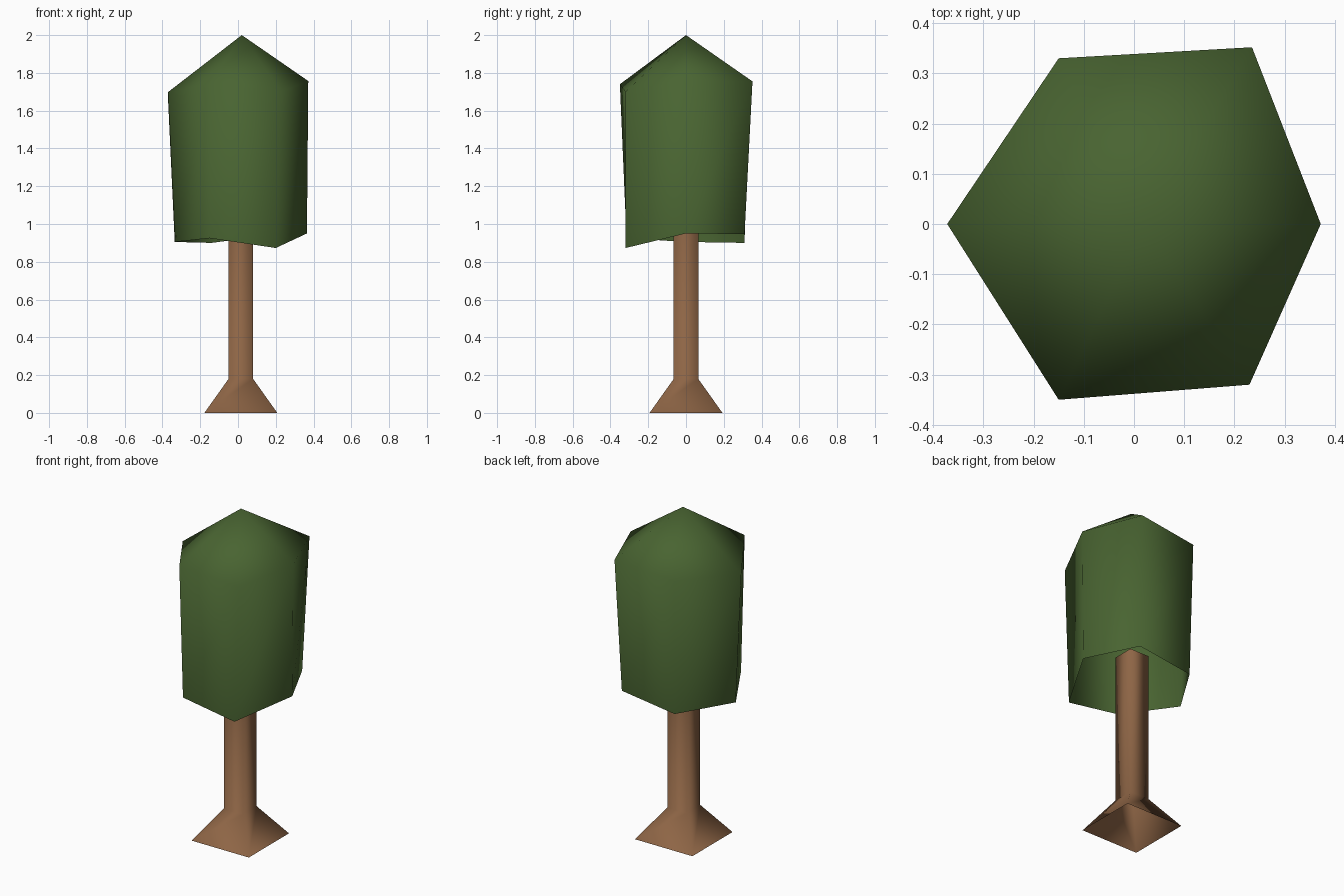
import bpy

cube = bpy.data.objects.get("Cube")
if cube:
    bpy.data.objects.remove(cube, do_unlink=True)


def make_material(name, color):
    mat = bpy.data.materials.new(name)
    mat.use_nodes = True
    mat.diffuse_color = color
    bsdf = mat.node_tree.nodes["Principled BSDF"]
    bsdf.inputs["Base Color"].default_value = color
    bsdf.inputs["Roughness"].default_value = 0.9
    return mat


def loft(name, rings, material, apex=None):
    """Skin equal-length rings from bottom to top, with an optional peak."""
    n = len(rings[0])
    verts = [v for ring in rings for v in ring]
    faces = []
    for r in range(len(rings) - 1):
        for i in range(n):
            j = (i + 1) % n
            a, b = r * n, (r + 1) * n
            faces.append((a + i, a + j, b + j, b + i))
    if apex:
        verts.append(apex)
        top = (len(rings) - 1) * n
        faces += [(top + i, top + (i + 1) % n, len(verts) - 1) for i in range(n)]
    mesh = bpy.data.meshes.new(name)
    mesh.from_pydata(verts, [], faces)
    mesh.materials.append(material)
    mesh.shade_smooth()
    obj = bpy.data.objects.new(name, mesh)
    bpy.context.collection.objects.link(obj)
    return obj


def square(half, z, cx=0.015):
    return [(cx + sx * half, sy * half, z)
            for sx, sy in ((-1, -1), (1, -1), (1, 1), (-1, 1))]


bark = make_material("bark_brown", (0.27, 0.13, 0.06, 1))
leaf = make_material("leaf_green", (0.066, 0.127, 0.031, 1))

# Square trunk with a flared foot, open at both ends
loft("trunk", [square(0.193, 0), square(0.065, 0.18), square(0.065, 1.09)], bark)

# Hollow, irregular six-sided crown with a pointed roof
lower_rim = [(0.365, 0, 0.95), (0.215, 0.31, 0.947), (-0.14, 0.31, 0.90),
             (-0.335, 0, 0.905), (-0.15, -0.315, 0.925), (0.2, -0.32, 0.873)]
upper_rim = [(0.372, 0, 1.757), (0.235, 0.352, 1.755), (-0.15, 0.33, 1.72),
             (-0.372, 0, 1.697), (-0.15, -0.35, 1.74), (0.23, -0.32, 1.70)]
loft("crown", [lower_rim, upper_rim], leaf, apex=(0.02, 0, 2))
